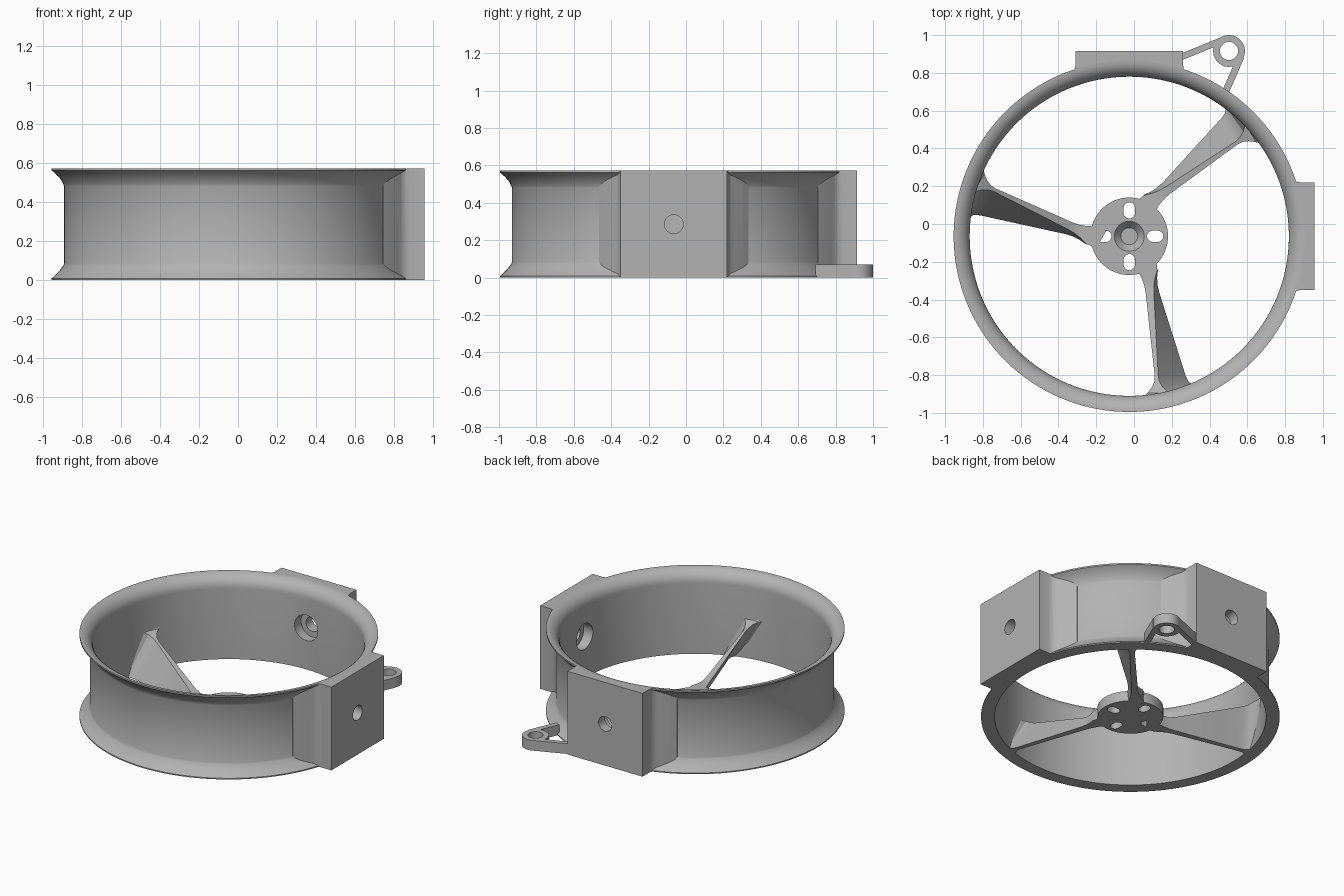
import bpy, bmesh, math
from mathutils import Matrix, Vector

if "Cube" in bpy.data.objects:
    bpy.data.objects.remove(bpy.data.objects["Cube"])

H = 0.572                       # duct height
R_IN, R_WALL, R_RIM = 0.845, 0.865, 0.93
PLATE = 0.07                    # hub and lug thickness
CENTRE = Matrix.Translation((-0.025, -0.065, 0))

grey = bpy.data.materials.new("plain grey")
grey.use_nodes = True
grey.diffuse_color = (0.45, 0.45, 0.45, 1)
grey.node_tree.nodes["Principled BSDF"].inputs["Base Color"].default_value = (0.45, 0.45, 0.45, 1)


def finish(name, bm, matrix=CENTRE):
    bmesh.ops.remove_doubles(bm, verts=bm.verts, dist=1e-5)
    bmesh.ops.recalc_face_normals(bm, faces=bm.faces)
    bm.transform(matrix)
    mesh = bpy.data.meshes.new(name)
    bm.to_mesh(mesh)
    bm.free()
    mesh.materials.append(grey)
    ob = bpy.data.objects.new(name, mesh)
    bpy.context.collection.objects.link(ob)
    return ob


def prism(name, outline, z0, z1, matrix=CENTRE):
    bm = bmesh.new()
    face = bm.faces.new([bm.verts.new((x, y, z0)) for x, y in outline])
    new = bmesh.ops.extrude_face_region(bm, geom=[face])["geom"]
    bmesh.ops.translate(bm, vec=(0, 0, z1 - z0),
                        verts=[v for v in new if isinstance(v, bmesh.types.BMVert)])
    return finish(name, bm, matrix)


def lathe(name, profile, steps=128):
    bm = bmesh.new()
    vs = [bm.verts.new((r, 0, z)) for r, z in profile]
    es = [bm.edges.new((a, b)) for a, b in zip(vs, vs[1:] + vs[:1])]
    bmesh.ops.spin(bm, geom=vs + es, cent=(0, 0, 0), axis=(0, 0, 1),
                   angle=math.tau, steps=steps, use_duplicate=False)
    return finish(name, bm)


def cone(name, r1, r2, depth, matrix):
    bm = bmesh.new()
    bmesh.ops.create_cone(bm, cap_ends=True, segments=40, radius1=r1, radius2=r2, depth=depth)
    return finish(name, bm, matrix)


def cut(ob, cutters):
    bpy.context.view_layer.objects.active = ob
    for c in cutters:
        mod = ob.modifiers.new("cut", "BOOLEAN")
        mod.operation, mod.solver, mod.object = "DIFFERENCE", "EXACT", c
        bpy.ops.object.modifier_apply(modifier=mod.name)


def discard(obs):
    for ob in obs:
        bpy.data.objects.remove(ob)


def circle(cx, cy, r, n=48, a0=0.0, a1=math.tau):
    return [(cx + r * math.cos(a0 + (a1 - a0) * i / n),
             cy + r * math.sin(a0 + (a1 - a0) * i / n)) for i in range(n)]


def bezier(a, b, c, n=8):
    a, b, c = Vector(a), Vector(b), Vector(c)
    return [tuple(a * (1 - t) ** 2 + b * 2 * t * (1 - t) + c * t * t)
            for t in (i / n for i in range(n + 1))]


def mouth(radius, n=10):
    """Rounded intake lip, from the wall up to the rim."""
    return [(R_RIM - radius * math.cos(math.pi / 2 * i / n),
             H - 0.085 + radius * math.sin(math.pi / 2 * i / n)) for i in range(n + 1)]


# Duct ring with a bell mouth on top and a filleted foot
foot = bezier((R_WALL, 0.085), (0.88, 0.05), (R_RIM, 0.008))
lip = bezier((R_RIM, H - 0.01), (0.88, 0.525), (R_WALL, 0.48))
duct = lathe("duct_ring", [(R_IN, 0)] + mouth(0.085) + lip + foot + [(R_RIM, 0)])

# Mounting blocks on the left and the back, each with a stepped bolt hole
half = [(0.98, 0.285), (0.905, 0.285), (0.882, 0.29), (0.862, 0.303),
        (0.843, 0.325), (0.80, 0.372), (0.77, 0.40), (0.6, 0.40)]
outline = half + [(x, -y) for x, y in reversed(half)]
bore = lathe("bore_cutter", [(0.0, -0.1), (0.855, -0.1)] + mouth(0.075) + [(R_RIM, 0.7), (0.0, 0.7)])
for name, angle in (("left_block", 0), ("back_block", math.pi / 2)):
    turn = CENTRE @ Matrix.Rotation(angle, 4, "Z")
    block = prism(name, outline, 0, H, turn)
    along = Matrix.Rotation(math.pi / 2, 4, "Y")
    wide = cone("wide_cutter", 0.088, 0.088, 0.2, turn @ Matrix.Translation((0.81, 0, H / 2)) @ along)
    narrow = cone("narrow_cutter", 0.05, 0.05, 0.3, turn @ Matrix.Translation((0.95, 0, H / 2)) @ along)
    cut(block, [bore, wide, narrow])
    cut(duct, [wide])
    discard([wide, narrow])
discard([bore])

# Motor hub with four slots and a central dimple
hub = prism("hub", circle(0, 0, 0.205, 64), 0, PLATE)
cutters = [cone("dimple_cutter", 0.045, 0.088, 0.05, CENTRE @ Matrix.Translation((0, 0, PLATE - 0.015)))]
slot = (circle(0.15, 0, 0.03, 12, -math.pi / 2, math.pi / 2) + [(0.15, 0.03)]
        + circle(0.124, 0, 0.03, 12, math.pi / 2, 3 * math.pi / 2) + [(0.124, -0.03)])
for i in range(4):
    cutters.append(prism("slot_cutter", slot, -0.1, 0.2,
                         CENTRE @ Matrix.Rotation(i * math.pi / 2, 4, "Z")))
cut(hub, cutters)
discard(cutters)


# Blade spokes: upright at the hub, tall and leaning at the duct
def spoke_section(r):
    k = min(1, max(0, (r - 0.27) / 0.53))
    flare = (0.06 * max(0, (r - 0.74) / 0.1) ** 2
             + 0.03 * min(1, max(0, (0.3 - r) / 0.12)) ** 2)
    low = 0.15 + (r - 0.27) * 0.317
    high = 0.085 + (r - 0.283) * 0.109
    top = PLATE + 0.18 * k + (flare * 0.4 if k else 0)
    points = []
    for t, z in ((low - 0.045 + 0.015 * k - flare, 0), (low + flare, 0),
                 (high + 0.045 - 0.03 * k + flare, top), (high - flare, top)):
        points.append((min(r, math.sqrt(0.855 ** 2 - t * t)), t, z))
    return points


def spoke(name, angle):
    bm = bmesh.new()
    rows = [[bm.verts.new(p) for p in spoke_section(r)]
            for r in (0.12, 0.18, 0.22, 0.26, 0.3, 0.45, 0.6, 0.74, 0.77, 0.8, 0.83, 0.852)]
    for a, b in zip(rows, rows[1:]):
        for i in range(4):
            j = (i + 1) % 4
            bm.faces.new((a[i], a[j], b[j], b[i]))
    bm.faces.new(rows[0])
    bm.faces.new(rows[-1])
    finish(name, bm, CENTRE @ Matrix.Rotation(angle, 4, "Z"))


for name, degrees in (("back_spoke", 30), ("right_spoke", 150), ("front_spoke", 270)):
    spoke(name, math.radians(degrees))

# Cable lug: an eye held by two thin arms
WORLD = Matrix.Identity(4)
eye = prism("lug_eye", circle(0.503, 0.916, 0.084), 0, PLATE, WORLD)
pin = prism("pin_cutter", circle(0.503, 0.916, 0.048), -0.1, 0.2, WORLD)
cut(eye, [pin])
discard([pin])


def arm(name, a, b, width):
    a, b = Vector(a), Vector(b)
    side = (b - a).orthogonal().normalized() * width / 2
    prism(name, [tuple(p) for p in (a - side, b - side, b + side, a + side)], 0, PLATE, WORLD)


arm("lug_arm_inner", (0.24, 0.88), (0.477, 0.977), 0.034)
arm("lug_arm_outer", (0.566, 0.886), (0.485, 0.70), 0.036)

# Smooth shading with sharp edges kept
bpy.ops.object.select_all(action="DESELECT")
for ob in bpy.context.collection.objects:
    if ob.type == "MESH":
        ob.select_set(True)
        bpy.context.view_layer.objects.active = ob
bpy.ops.object.shade_smooth_by_angle(angle=math.radians(30))
